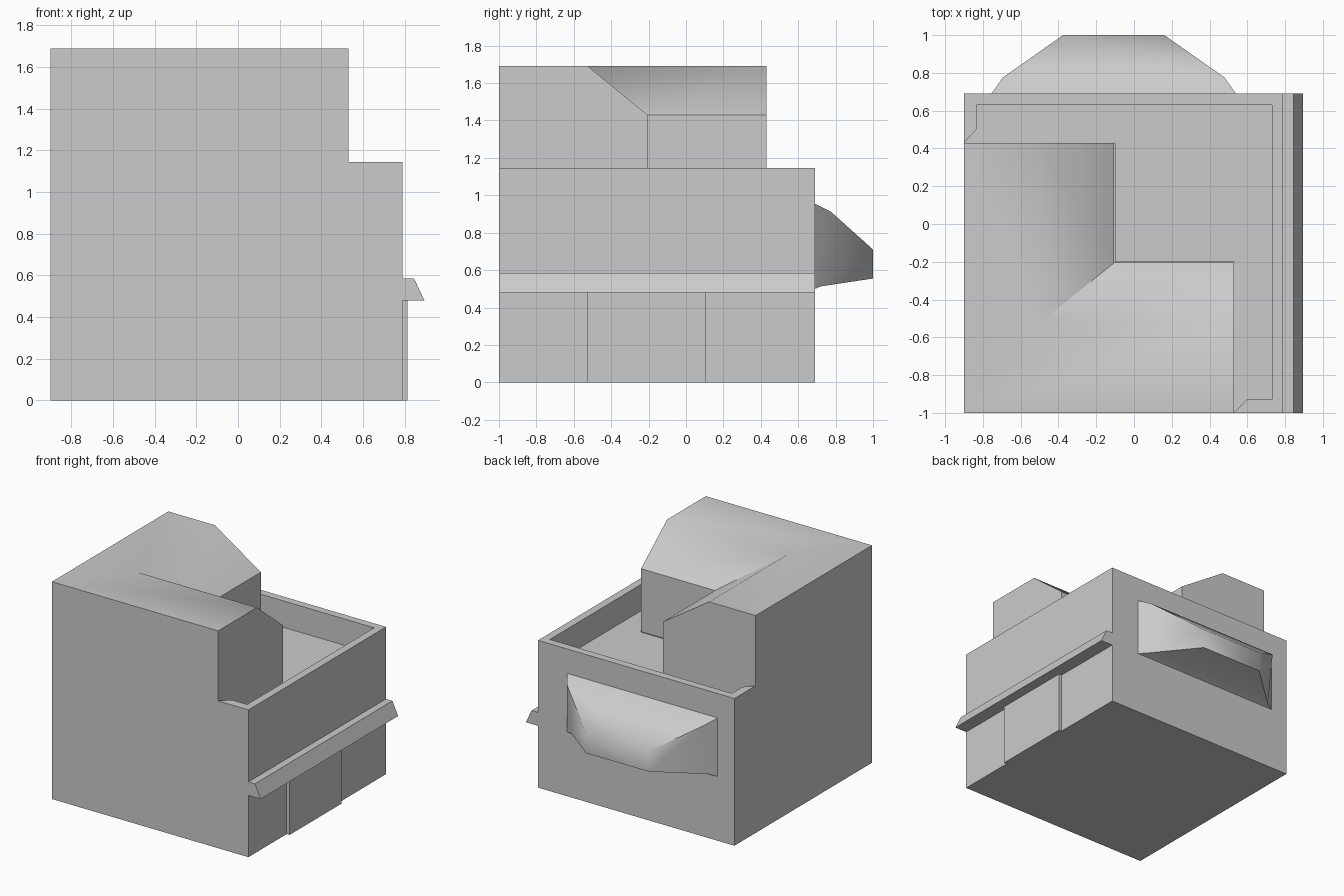
import bpy
import bmesh
import math

if "Cube" in bpy.data.objects:
    bpy.data.objects.remove(bpy.data.objects["Cube"])


def finish(name, bm, smooth_deg=None):
    bmesh.ops.recalc_face_normals(bm, faces=bm.faces[:])
    mesh = bpy.data.meshes.new(name)
    bm.to_mesh(mesh)
    bm.free()
    if smooth_deg:
        for p in mesh.polygons:
            p.use_smooth = True
        mesh.set_sharp_from_angle(angle=math.radians(smooth_deg))
    obj = bpy.data.objects.new(name, mesh)
    bpy.context.collection.objects.link(obj)
    return obj


def loft(name, rings, caps=(True, True), smooth_deg=None):
    """Bridge closed rings of 3D points, optionally capping both ends."""
    bm = bmesh.new()
    loops = [[bm.verts.new(p) for p in ring] for ring in rings]
    n = len(rings[0])
    for a, b in zip(loops, loops[1:]):
        for i in range(n):
            j = (i + 1) % n
            bm.faces.new((a[i], a[j], b[j], b[i]))
    if caps[0]:
        bm.faces.new(loops[0][::-1])
    if caps[1]:
        bm.faces.new(loops[-1])
    return finish(name, bm, smooth_deg)


def prism(name, outline, z0, z1, caps=(True, True)):
    return loft(name, [[(x, y, z) for x, y in outline] for z in (z0, z1)], caps)


X0, X1, Y0, Y1 = -0.90, 0.79, -1.0, 0.69
TX, TY = 0.53, 0.43            # ends of the L-shaped upper storey
FLOOR, RIM, ROOF, EAVE = 0.94, 1.145, 1.69, 1.43

# Lower storey, open on top where the terrace and upper storey sit
prism("lower_walls", [(X0, Y0), (X1, Y0), (X1, Y1), (X0, Y1)], 0, FLOOR, (True, False))

# Parapet and terrace floor share the inner outline
inner = [(TX, Y0), (0.595, -0.93), (0.73, -0.93), (0.73, 0.63),
         (-0.835, 0.63), (-0.835, 0.50), (X0, TY)]
prism("parapet", inner + [(X0, Y1), (X1, Y1), (X1, Y0)], FLOOR, RIM, (False, True))
bm = bmesh.new()
bm.faces.new([bm.verts.new((x, y, FLOOR))
              for x, y in inner + [(-0.10, TY), (-0.10, -0.20), (TX, -0.20)]])
for f in bm.faces:
    f.normal_update()
    if f.normal.z < 0:
        f.normal_flip()
mesh = bpy.data.meshes.new("terrace_floor")
bm.to_mesh(mesh)
bm.free()
bpy.context.collection.objects.link(bpy.data.objects.new("terrace_floor", mesh))

# Upper storey: one wall-and-roof section swept round the corner
section = [(0, 0, FLOOR), (0, 0, ROOF), (0.40, 0.475, ROOF),
           (0.795, 0.795, EAVE), (0.795, 0.795, FLOOR)]
loft("upper_storey", [
    [(X0 + dx, TY, z) for dx, dy, z in section],
    [(X0 + dx, Y0 + dy, z) for dx, dy, z in section],
    [(TX, Y0 + dy, z) for dx, dy, z in section],
], smooth_deg=45)

# Awning ledge along the right side
ledge = [(X1, 0.48), (0.895, 0.48), (0.845, 0.585), (X1, 0.585)]
loft("awning", [[(x, y, z) for x, z in ledge] for y in (Y0, Y1)])

# Raised panel below the awning
prism("raised_panel", [(X1, -0.53), (0.815, -0.53), (0.815, 0.105), (X1, 0.105)], 0, 0.48)


# Tapered bay on the back wall
def bay_ring(xa, xb, za, zb, y_low, y_high):
    return [(xa, y_low, za), (xb, y_low, za), (xb, y_high, zb), (xa, y_high, zb)]


loft("back_bay", [
    bay_ring(-0.755, 0.54, 0.50, 0.955, Y1, Y1),
    bay_ring(-0.695, 0.48, 0.513, 0.912, 0.72, 0.775),
    bay_ring(-0.375, 0.16, 0.555, 0.71, 1.0, 1.0),
], (False, True), smooth_deg=60)
